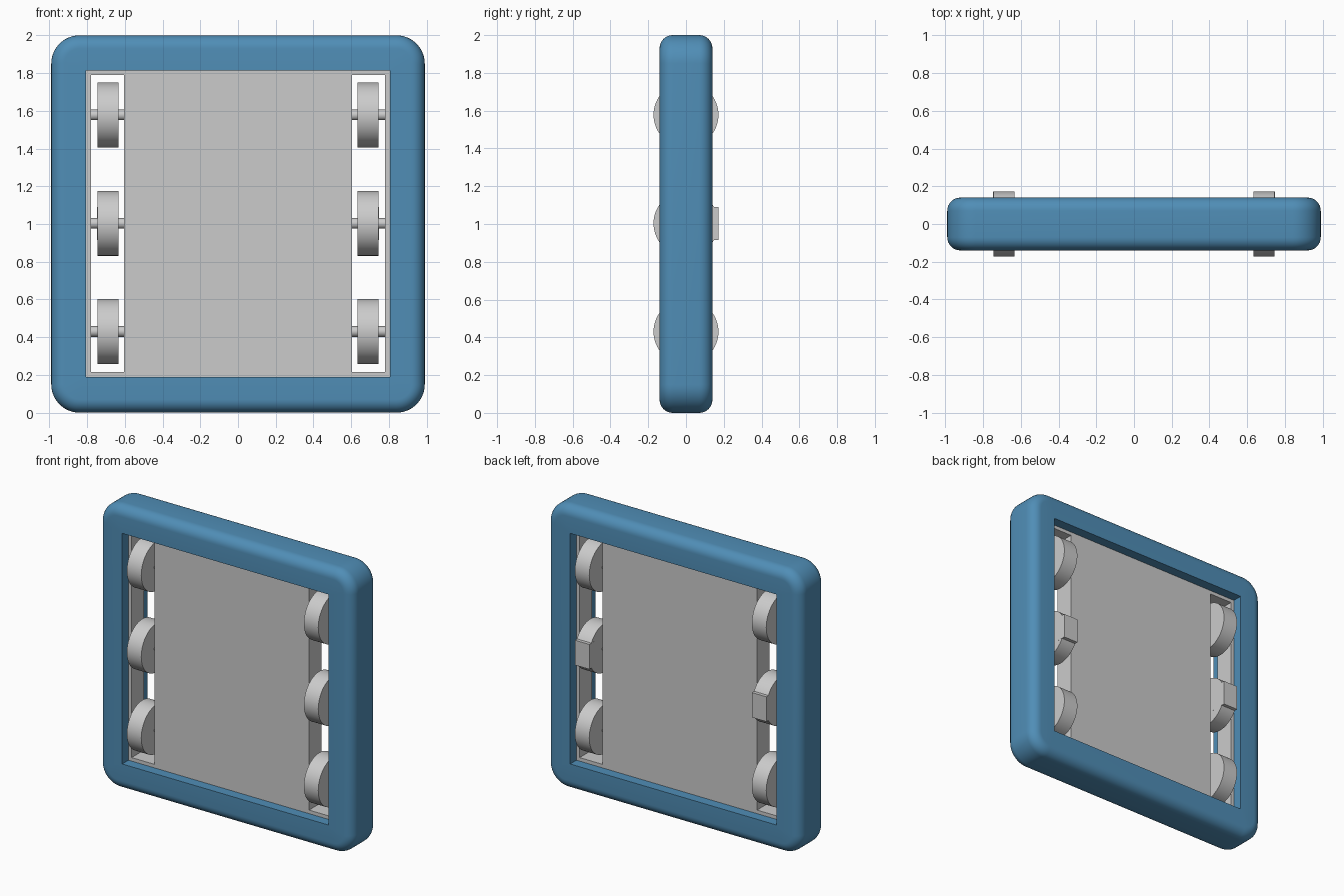
import bpy, bmesh, math
from mathutils import Matrix, Vector

if "Cube" in bpy.data.objects:
    bpy.data.objects.remove(bpy.data.objects["Cube"])


def finish(bm, name, material=None, smooth=True):
    bmesh.ops.recalc_face_normals(bm, faces=bm.faces)
    mesh = bpy.data.meshes.new(name)
    bm.to_mesh(mesh)
    bm.free()
    obj = bpy.data.objects.new(name, mesh)
    bpy.context.collection.objects.link(obj)
    if material:
        mesh.materials.append(material)
    if smooth:
        bpy.ops.object.select_all(action='DESELECT')
        obj.select_set(True)
        bpy.context.view_layer.objects.active = obj
        bpy.ops.object.shade_smooth_by_angle(angle=math.radians(32))
    return obj


def ring(bm, y, x_half, z_low, z_high, radius, steps=12):
    """Rounded rectangle of vertices in the plane at depth y."""
    verts = []
    corners = [(1, z_high, -1), (-1, z_high, -1), (-1, z_low, 1), (1, z_low, 1)]
    for k, (sx, z, sz) in enumerate(corners):
        cx, cz = sx * (x_half - radius), z + sz * radius
        for i in range(steps + 1):
            a = math.pi / 2 * (k + i / steps)
            verts.append(bm.verts.new((cx + radius * math.cos(a), y,
                                       cz + radius * math.sin(a))))
    return verts


blue = bpy.data.materials.new("blue_plastic")
blue.diffuse_color = (0.08, 0.27, 0.47, 1)
blue.use_nodes = True
blue.node_tree.nodes["Principled BSDF"].inputs["Base Color"].default_value = blue.diffuse_color

# Rounded bumper frame: cross-section swept around the rectangle
DEPTH, ROUND, CORNER = 0.14, 0.07, 0.15
profile = []
for side in (-1, 1):
    arc = []
    for i in range(9):
        a = math.pi / 2 * i / 8
        arc.append((side * (DEPTH - ROUND + ROUND * math.cos(a)),
                    ROUND * (1 - math.sin(a))))
    profile += arc if side < 0 else arc[::-1]
bm = bmesh.new()
rings = [ring(bm, y, 0.99 - d, d, 2 - d, CORNER - d) for y, d in profile]
rings += [ring(bm, y, 0.805, 0.19, 1.815, 0) for y in (DEPTH, -DEPTH)]
for a, b in zip(rings, rings[1:] + rings[:1]):
    for i in range(len(a)):
        j = (i + 1) % len(a)
        bm.faces.new((a[i], a[j], b[j], b[i]))
bmesh.ops.remove_doubles(bm, verts=bm.verts, dist=1e-5)
finish(bm, "bumper_frame", blue)

# Centre panel with two wheel slots
xs = (-0.805, -0.78, -0.603, 0.603, 0.78, 0.805)
zs = (0.19, 0.215, 1.79, 1.815)
bm = bmesh.new()
grid = [[bm.verts.new((x, -0.07, z)) for z in zs] for x in xs]
for i in range(5):
    for j in range(3):
        if j == 1 and i in (1, 3):
            continue
        bm.faces.new((grid[i][j], grid[i + 1][j],
                      grid[i + 1][j + 1], grid[i][j + 1]))
ext = bmesh.ops.extrude_face_region(bm, geom=bm.faces[:], use_keep_orig=True)
bmesh.ops.translate(bm, vec=Vector((0, 0.14, 0)),
                    verts=[v for v in ext["geom"] if isinstance(v, bmesh.types.BMVert)])
finish(bm, "centre_panel", smooth=False)


def cylinder(name, x, z, radius, length, segments):
    bm = bmesh.new()
    bmesh.ops.create_cone(bm, cap_ends=True, segments=segments, radius1=radius,
                          radius2=radius, depth=length,
                          matrix=Matrix.Translation((x, 0, z))
                          @ Matrix.Rotation(math.pi / 2, 4, 'Y'))
    return finish(bm, name)


# Wheels, axles and the square pads behind the middle wheels
for side, label in ((-1, "left"), (1, "right")):
    for z, place in ((0.43, "lower"), (1.003, "middle"), (1.578, "upper")):
        cylinder(f"wheel_{label}_{place}", side * 0.69, z, 0.172, 0.112, 64)
        cylinder(f"axle_{label}_{place}", side * 0.692, z, 0.028, 0.18, 24)
    bm = bmesh.new()
    bmesh.ops.create_cube(bm, size=1, matrix=Matrix.Translation((side * 0.69, 0.112, 1.003))
                          @ Matrix.Diagonal((0.113, 0.12, 0.175, 1)))
    finish(bm, f"wheel_pad_{label}", smooth=False)
